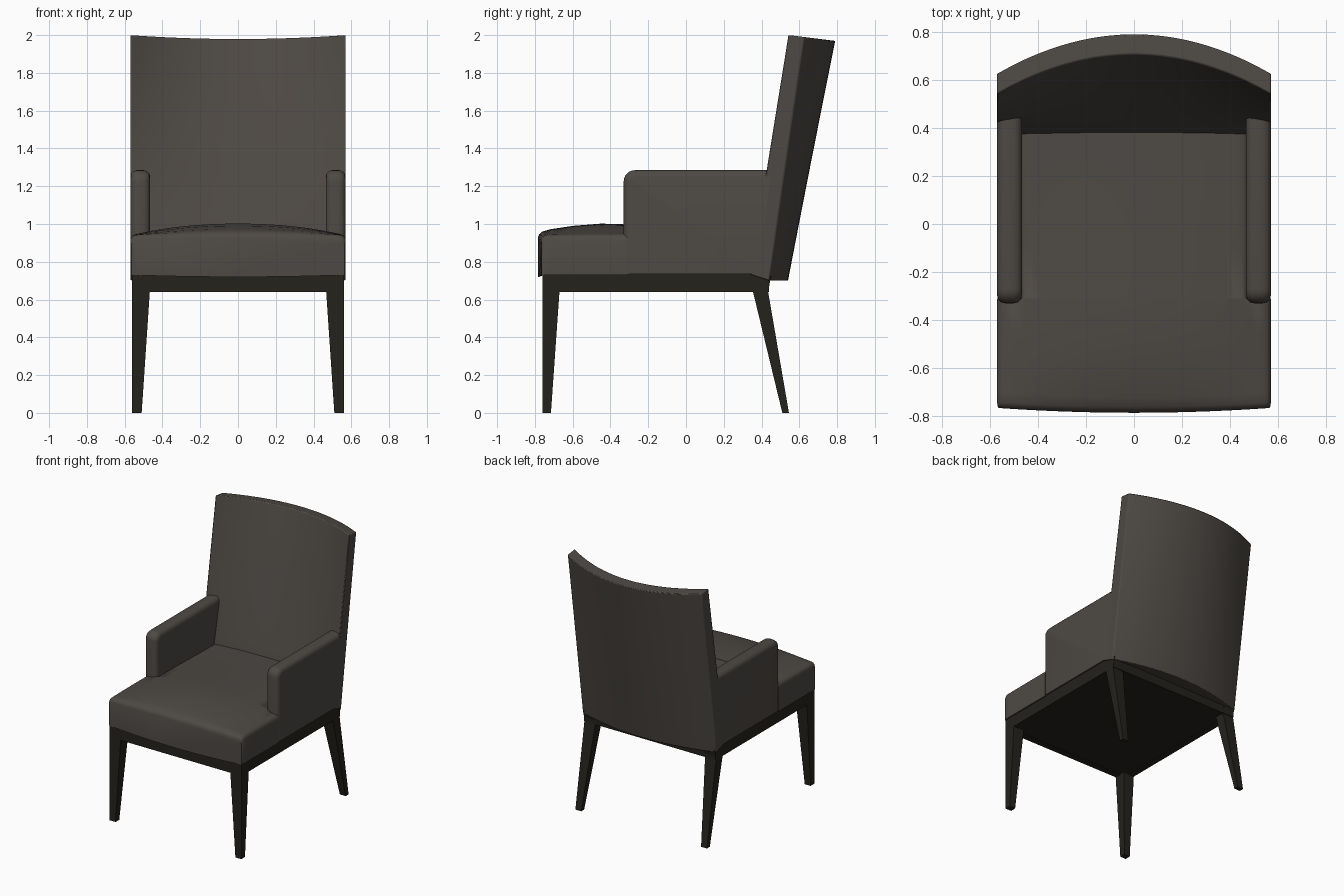
import bpy, bmesh, math

if "Cube" in bpy.data.objects:
    bpy.data.objects.remove(bpy.data.objects["Cube"])


def material(name, col):
    m = bpy.data.materials.new(name)
    m.diffuse_color = (*col, 1)
    m.use_nodes = True
    m.node_tree.nodes["Principled BSDF"].inputs["Base Color"].default_value = m.diffuse_color
    return m


FABRIC = material("fabric", (0.075, 0.066, 0.058))
WOOD = material("dark_wood", (0.018, 0.016, 0.012))


def loft(name, rings, mat, bevel=0.0, segments=3, smooth=True):
    """Skin closed rings of equal length and cap both ends."""
    bm = bmesh.new()
    vs = [[bm.verts.new(p) for p in r] for r in rings]
    n = len(rings[0])
    for a, b in zip(vs, vs[1:]):
        for i in range(n):
            j = (i + 1) % n
            bm.faces.new((a[i], a[j], b[j], b[i]))
    bm.faces.new(vs[0])
    bm.faces.new(vs[-1])
    bmesh.ops.recalc_face_normals(bm, faces=bm.faces[:])
    me = bpy.data.meshes.new(name)
    bm.to_mesh(me)
    bm.free()
    ob = bpy.data.objects.new(name, me)
    bpy.context.collection.objects.link(ob)
    me.materials.append(mat)
    if bevel:
        mod = ob.modifiers.new("bevel", 'BEVEL')
        mod.width, mod.segments = bevel, segments
        mod.limit_method, mod.angle_limit = 'ANGLE', math.radians(35)
    if smooth:
        bpy.ops.object.select_all(action='DESELECT')
        ob.select_set(True)
        bpy.context.view_layer.objects.active = ob
        bpy.ops.object.shade_smooth_by_angle(angle=math.radians(40))
    return ob


def rect(x0, x1, y0, y1, z):
    return [(x0, y0, z), (x1, y0, z), (x1, y1, z), (x0, y1, z)]


def box(name, x0, x1, y0, y1, z0, z1, mat):
    return loft(name, [rect(x0, x1, y0, y1, z0), rect(x0, x1, y0, y1, z1)], mat, smooth=False)


def arm_profile(d):
    """Side outline of an arm, its front and top pulled in by d."""
    r = .06 - d
    pts = [(-.33 + d, .735)]
    for k in range(7):
        a = math.pi - k * math.pi / 12
        pts.append((-.27 + r * math.cos(a), 1.225 + r * math.sin(a)))
    return pts + [(.45, 1.285 - d), (.38, .735)]


# Tapered legs, arms and side rails, left and right
R = .035
for side, s in (("left", -1), ("right", 1)):
    loft("front_leg_" + side, [rect(s * .51, s * .56, -.76, -.715, 0),
                               rect(s * .467, s * .56, -.76, -.67, .64),
                               rect(s * .467, s * .56, -.76, -.67, .725)], WOOD, smooth=False)
    loft("back_leg_" + side, [rect(s * .51, s * .56, .51, .545, 0),
                              rect(s * .467, s * .56, .355, .435, .64),
                              rect(s * .467, s * .56, .355, .45, .725)], WOOD, smooth=False)
    box("side_rail_" + side, s * .51, s * .56, -.71, .40, .64, .735, WOOD)

    # Arm with rounded front and top edges
    steps = [math.radians(a) for a in (0, 30, 60, 90)]
    rings = [(.465 + R * (1 - math.cos(a)), R * (1 - math.sin(a))) for a in steps]
    rings += [(1.035 - x, d) for x, d in rings[::-1]]
    loft("arm_" + side, [[(s * x, y, z) for y, z in arm_profile(d)] for x, d in rings], FABRIC)

# Front and back rails with a flush underside panel
box("front_rail", -.56, .56, -.76, -.71, .64, .735, WOOD)
box("back_rail", -.56, .56, .40, .44, .64, .735, WOOD)
box("underside_panel", -.515, .515, -.715, .405, .645, .70, WOOD)

# Seat cushion: wide in front of the arms, narrow between them, crowned on top
US = [-1, -.99, -.975, -.95] + [i / 10 for i in range(-9, 10)] + [.95, .975, .99, 1]
rings = []
for y, w, crown, drop in ((-.765, .564, .012, .026), (-.757, .567, .014, .008), (-.74, .57, .02, 0),
                          (-.70, .57, .032, 0), (-.60, .57, .05, 0), (-.45, .57, .062, 0),
                          (-.31, .57, .058, 0), (-.309, .475, .056, 0), (-.1, .475, .045, 0),
                          (.15, .475, .03, 0), (.40, .475, .02, 0)):
    top, bottom = [], []
    for u in US:
        yy = y - (.02 * (1 - u * u) if y < -.65 else 0)
        edge = max(0, (abs(u) - .95) / .05)
        side_drop = .025 * (1 - math.sqrt(max(0, 1 - edge * edge)))
        top.append((u * w, yy, .94 + crown * (1 - abs(u * w / .57) ** 2.2) - drop - side_drop))
        bottom.append((u * w, yy, .73 - .01 * (1 - u * u) * (y < -.75)))
    rings.append(bottom + top[::-1])
loft("seat", rings, FABRIC)

# Curved backrest: flat at the seat, arched in plan toward the raked top
M, H = 20, 12
rings = []
for k in range(H + 1):
    t = k / H
    z = .70 + 1.30 * t
    f = max(0, (z - .93) / 1.07)
    front, back = [], []
    for i in range(M + 1):
        u = -1 + 2 * i / M
        arc = 1 - u * u
        yf = .335 + .205 * t + .165 * f * arc
        yb = .44 + .185 * t + (.10 + .065 * t) * arc
        lift = .035 if k == 0 else 0
        front.append((.57 * u, yf, z + lift - .125 * t * (yf - .545)))
        back.append((.57 * u, yb, z - .125 * t * (yb - .545)))
    rings.append(front + back[::-1])
loft("backrest", rings, FABRIC, bevel=.006, segments=2)
